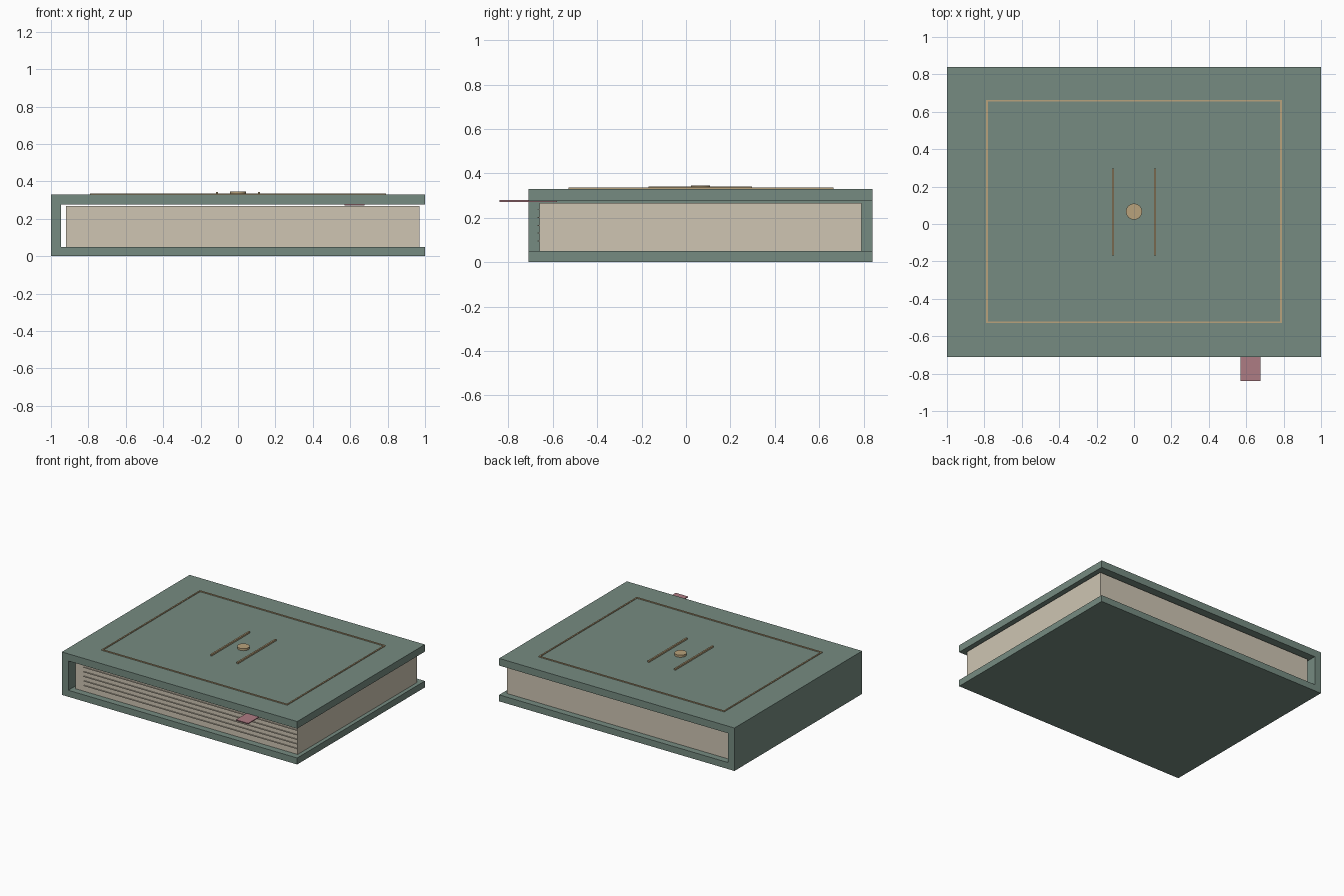
import bpy

if "Cube" in bpy.data.objects:
    bpy.data.objects.remove(bpy.data.objects["Cube"])


def material(name, rgb):
    m = bpy.data.materials.new(name)
    m.diffuse_color = (*rgb, 1)
    m.use_nodes = True
    m.node_tree.nodes["Principled BSDF"].inputs["Base Color"].default_value = m.diffuse_color
    return m


GREEN = material("cover_green", (0.18, 0.26, 0.22))
CREAM = material("page_cream", (0.62, 0.56, 0.45))
GOLD = material("gold_trim", (0.48, 0.36, 0.20))
ROSE = material("ribbon_rose", (0.42, 0.20, 0.23))


def box(name, x, y, z, mat):
    """Box from (min, max) ranges on each axis."""
    bpy.ops.mesh.primitive_cube_add(size=1, location=[sum(r) / 2 for r in (x, y, z)])
    o = bpy.context.object
    o.name = name
    o.scale = [r[1] - r[0] for r in (x, y, z)]
    bpy.ops.object.transform_apply(location=False, rotation=False, scale=True)
    o.data.materials.append(mat)
    return o


# Case: two boards and the spine joining them
DEPTH = (-0.71, 0.84)
box("back_cover", (-1, 1), DEPTH, (0, 0.05), GREEN)
box("front_cover", (-1, 1), DEPTH, (0.275, 0.33), GREEN)
box("spine", (-1, -0.945), DEPTH, (0.05, 0.275), GREEN)

# Page block with thin page lines on its front edge
box("page_block", (-0.92, 0.97), (-0.66, 0.79), (0.05, 0.267), CREAM)
for i in range(5):
    z = 0.096 + i * 0.035
    box(f"page_line_{i + 1}", (-0.845, 0.965), (-0.668, -0.658), (z - 0.002, z + 0.002), CREAM)

# Ribbon bookmark
box("ribbon", (0.57, 0.675), (-0.84, -0.58), (0.272, 0.279), ROSE)

# Border frame on the front cover
X, Y0, Y1, W = 0.79, -0.53, 0.664, 0.01
Z = (0.328, 0.336)
for side, y in (("front", Y0), ("back", Y1 - W)):
    box(f"border_{side}", (-X, X), (y, y + W), Z, GOLD)
for side, x in (("left", -X), ("right", X - W)):
    box(f"border_{side}", (x, x + W), (Y0 + W, Y1 - W), Z, GOLD)

# Central emblem: two bars and a round stud
for side, x in (("left", -0.112), ("right", 0.112)):
    box(f"emblem_bar_{side}", (x - 0.006, x + 0.006), (-0.168, 0.298), (0.328, 0.342), GOLD)
bpy.ops.mesh.primitive_cylinder_add(vertices=32, radius=0.043, depth=0.018, location=(0, 0.066, 0.337))
stud = bpy.context.object
stud.name = "emblem_stud"
stud.data.materials.append(GOLD)
bpy.ops.object.shade_smooth_by_angle()
